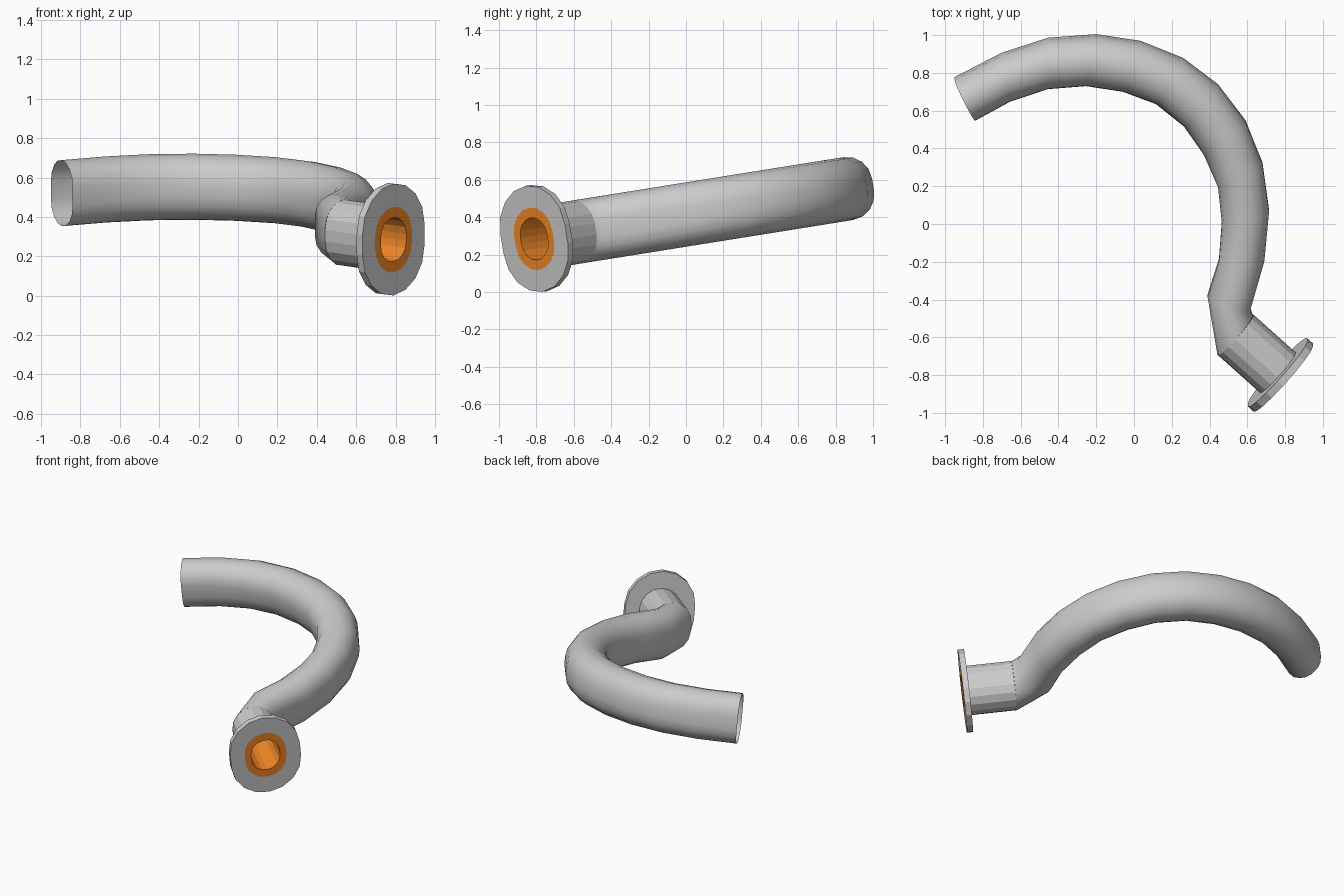
import bpy, bmesh, math
from mathutils import Vector

if "Cube" in bpy.data.objects:
    bpy.data.objects.remove(bpy.data.objects["Cube"])

SLOPE = 0.16                                   # whole pipe lies in a tilted plane
UP = Vector((0, -SLOPE, 1)).normalized()


def on_plane(x, y):
    return Vector((x, y, 0.285 + SLOPE * (y + 0.81)))


def oval(center, side, r, h, seg=8):
    """Stadium ring: half width r along side, half height h along UP."""
    pts = []
    for half in (0, 1):
        for i in range(seg + 1):
            a = math.pi * (half + i / seg)
            lift = (h - r) * (1 if half == 0 else -1)
            pts.append(center + side * (r * math.cos(a)) + UP * (r * math.sin(a) + lift))
    return pts


def loft(name, rings, closed=False, smooth=False, color=None):
    bm = bmesh.new()
    loops = [[bm.verts.new(p) for p in ring] for ring in rings]
    pairs = list(zip(loops, loops[1:]))
    if closed:
        pairs.append((loops[-1], loops[0]))
    for a, b in pairs:
        n = len(a)
        for i in range(n):
            j = (i + 1) % n
            bm.faces.new((a[i], a[j], b[j], b[i]))
    bmesh.ops.recalc_face_normals(bm, faces=bm.faces)
    for f in bm.faces:
        f.smooth = smooth
    me = bpy.data.meshes.new(name)
    bm.to_mesh(me)
    bm.free()
    ob = bpy.data.objects.new(name, me)
    bpy.context.collection.objects.link(ob)
    if color:
        mat = bpy.data.materials.new(name)
        mat.diffuse_color = color
        mat.use_nodes = True
        mat.node_tree.nodes["Principled BSDF"].inputs["Base Color"].default_value = mat.diffuse_color
        me.materials.append(mat)
    return ob


# Curved pipe: left and right edge points of each station
stations = [
    (0.442, -0.69, 0.628, -0.484), (0.39, -0.38, 0.615, -0.45),
    (0.45, -0.19, 0.69, -0.19), (0.465, 0.01, 0.715, 0.07),
    (0.445, 0.20, 0.68, 0.32), (0.37, 0.37, 0.59, 0.545),
    (0.265, 0.52, 0.445, 0.735), (0.115, 0.64, 0.26, 0.875),
    (-0.06, 0.705, 0.035, 0.965), (-0.255, 0.735, -0.20, 1.0),
    (-0.455, 0.72, -0.455, 0.98), (-0.655, 0.655, -0.70, 0.90),
    (-0.84, 0.555, -0.95, 0.77)]
rings = []
for x0, y0, x1, y1 in stations:
    l, r = on_plane(x0, y0), on_plane(x1, y1)
    half = (r - l) / 2
    rings.append(oval((l + r) / 2, half.normalized(), half.length, 0.17))
loft("curved_pipe", rings, smooth=True)

# Straight stub, flange and coloured liner share one axis
face = on_plane(0.79, -0.812)
axis = Vector((0.745, -0.666, -0.666 * SLOPE)).normalized()
side = UP.cross(axis).normalized()


def section(depth, r, h):
    return oval(face - axis * depth, side, r, h)


loft("pipe_stub", [section(0.342, 0.14, 0.17), section(0.02, 0.14, 0.17)])

T = 0.04
loft("flange", [section(0, 0.235, 0.287), section(T, 0.235, 0.287),
                section(T, 0.139, 0.169), section(0, 0.139, 0.169)], closed=True)

loft("inner_liner", [section(0, 0.139, 0.169), section(0, 0.0965, 0.114),
                     section(0.335, 0.0965, 0.114), section(0.335, 0.136, 0.166)],
     closed=True, color=(0.9, 0.25, 0.02, 1))
